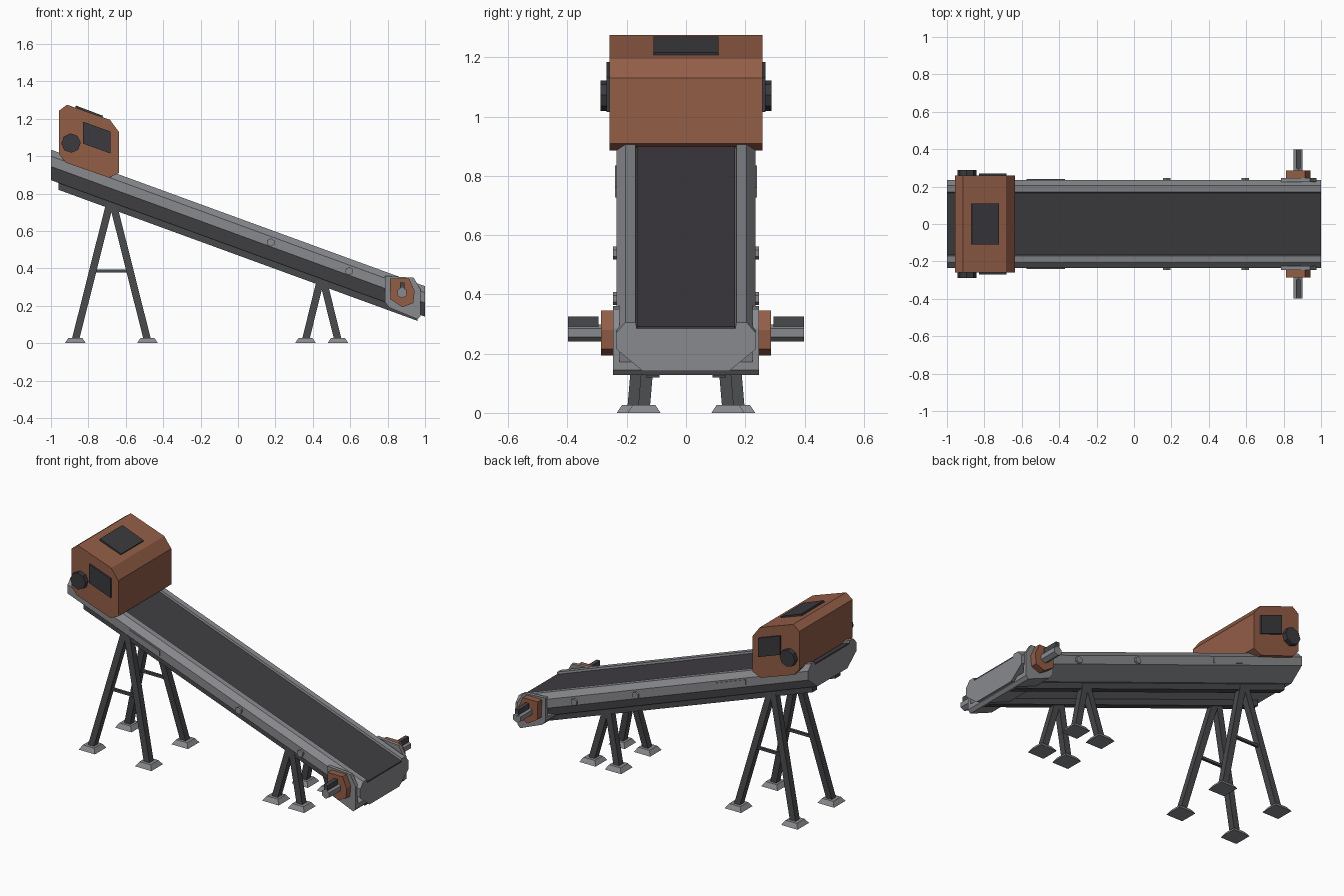
import bpy, bmesh, math
from mathutils import Vector

cube = bpy.data.objects.get("Cube")
if cube:
    bpy.data.objects.remove(cube)


def material(name, rgb):
    m = bpy.data.materials.new(name)
    m.use_nodes = True
    m.diffuse_color = (*rgb, 1)
    m.node_tree.nodes["Principled BSDF"].inputs["Base Color"].default_value = (*rgb, 1)
    return m


STEEL = material("light steel", (0.25, 0.253, 0.27))
DARK = material("dark steel", (0.064, 0.065, 0.07))
RUBBER = material("belt rubber", (0.05, 0.047, 0.054))
ORANGE = material("rust orange", (0.29, 0.11, 0.062))
PANEL = material("dark panel", (0.043, 0.043, 0.05))

SLOPE = 0.365


def rail_top(x):
    return 0.67 - SLOPE * x


def loft(name, start, end, mat):
    """Closed solid between two matching outlines."""
    bm = bmesh.new()
    a = [bm.verts.new(p) for p in start]
    b = [bm.verts.new(p) for p in end]
    bm.faces.new(a)
    bm.faces.new(b[::-1])
    for i in range(len(a)):
        j = (i + 1) % len(a)
        bm.faces.new((a[i], b[i], b[j], a[j]))
    bmesh.ops.recalc_face_normals(bm, faces=bm.faces)
    mesh = bpy.data.meshes.new(name)
    bm.to_mesh(mesh)
    bm.free()
    mesh.materials.append(mat)
    ob = bpy.data.objects.new(name, mesh)
    bpy.context.collection.objects.link(ob)
    return ob


def sloped(name, profile, x0, x1, mat):
    """Sweep a (y, height from rail top) profile down the slope, with upright ends."""
    return loft(name, *[[(x, y, rail_top(x) + h) for y, h in profile] for x in (x0, x1)], mat)


def slab(name, outline, y0, y1, mat):
    """Extrude an (x, z) outline sideways."""
    return loft(name, *[[(x, y, z) for x, z in outline] for y in (y0, y1)], mat)


def ring(x, z, r, n, turn=0.0):
    return [(x + r * math.cos(turn + math.tau * i / n), z + r * math.sin(turn + math.tau * i / n))
            for i in range(n)]


def bar(name, p, q, half, mat):
    """Square bar between two points, with level ends."""
    corners = [(-half, -half), (half, -half), (half, half), (-half, half)]
    p, q = Vector(p), Vector(q)
    if abs(p.z - q.z) > 0.01:
        offsets = [Vector((a, b, 0)) for a, b in corners]
    else:
        offsets = [Vector((0, a, b)) for a, b in corners]
    return loft(name, [p + o for o in offsets], [q + o for o in offsets], mat)


# Conveyor trough with raised rails, and the belt in it
half = [(0.166, -0.022), (0.17, 0), (0.205, 0), (0.235, -0.035), (0.235, -0.09), (0.147, -0.163)]
sloped("conveyor_frame", half + [(-y, h) for y, h in half[::-1]], -1, 1, STEEL)
sloped("belt", [(-0.166, -0.024), (0.166, -0.024), (0.166, -0.013), (-0.166, -0.013)], -1, 1.0, RUBBER)

# Head housing
slab("head_housing", [(-0.957, 1.243), (-0.914, 1.275), (-0.685, 1.195), (-0.637, 1.13),
                      (-0.637, 0.91), (-0.69, 0.885), (-0.92, 0.965), (-0.957, 1.01)],
     -0.259, 0.259, ORANGE)
slab("top_hatch", [(-0.87, 1.255), (-0.725, 1.205), (-0.722, 1.216), (-0.867, 1.271)], -0.11, 0.11, PANEL)

# Tail pan under the lower end
slab("tail_pan", [(0.79, 0.235), (0.79, 0.215), (0.81, 0.19), (0.96, 0.128), (0.977, 0.145),
                  (0.977, 0.172)], -0.246, 0.246, STEEL)

for s, side in ((1, "left"), (-1, "right")):
    # Housing side details
    slab(side + "_side_screen", [(-0.83, 1.185), (-0.682, 1.132), (-0.682, 1.015), (-0.83, 1.068)],
         s * 0.255, s * 0.269, PANEL)
    slab(side + "_knob", ring(-0.893, 1.07, 0.052, 8, 0.05), s * 0.255, s * 0.288, PANEL)

    # Tail bearing: side plate, motor block, shaft and key
    slab(side + "_tail_plate", [(0.786, 0.36), (0.94, 0.35), (0.977, 0.285), (0.977, 0.145),
                                (0.96, 0.128), (0.81, 0.19), (0.786, 0.22)],
         s * 0.225, s * 0.247, STEEL)
    slab(side + "_motor_block", [(0.812, 0.345), (0.915, 0.345), (0.944, 0.28), (0.938, 0.215),
                                 (0.88, 0.193), (0.815, 0.235)], s * 0.24, s * 0.287, ORANGE)
    slab(side + "_shaft", ring(0.877, 0.27, 0.029, 6, math.pi / 6), s * 0.28, s * 0.398, STEEL)
    slab(side + "_shaft_key", [(0.865, 0.28), (0.889, 0.28), (0.889, 0.325), (0.865, 0.325)],
         s * 0.296, s * 0.398, DARK)

    # Frame bolts, cover strip and under-beam
    for x in (0.175, 0.595):
        slab(side + "_bolt", ring(x, rail_top(x) - 0.067, 0.022, 6, 0.5), s * 0.23, s * 0.247, STEEL)
    sloped(side + "_cover_strip", [(s * 0.23, -0.045), (s * 0.24, -0.045), (s * 0.24, -0.078),
                                   (s * 0.23, -0.078)], -0.575, -0.37, STEEL)
    sloped(side + "_under_beam", [(s * 0.09, -0.155), (s * 0.135, -0.155), (s * 0.135, -0.2),
                                  (s * 0.09, -0.2)], -0.96, 0.96, DARK)

    # A-frame legs: apex x, apex height, foot spread, foot y
    for frame, ax, az, spread, fy in (("tall", -0.677, 0.75, 0.193, 0.178),
                                      ("short", 0.448, 0.335, 0.087, 0.142)):
        for d in (-1, 1):
            fx = ax + d * spread
            bar(f"{side}_{frame}_leg", (ax + d * 0.008, s * 0.115, az), (fx, s * fy, 0.015), 0.02, DARK)
            loft(f"{side}_{frame}_foot",
                 *[[(fx + a * r, s * fy + b * r, z) for a, b in ((-1, -1), (1, -1), (1, 1), (-1, 1))]
                   for r, z in ((0.056, 0), (0.038, 0.027))], STEEL)
    bar(side + "_leg_brace", (-0.77, s * 0.147, 0.387), (-0.584, s * 0.147, 0.387), 0.008, DARK)
